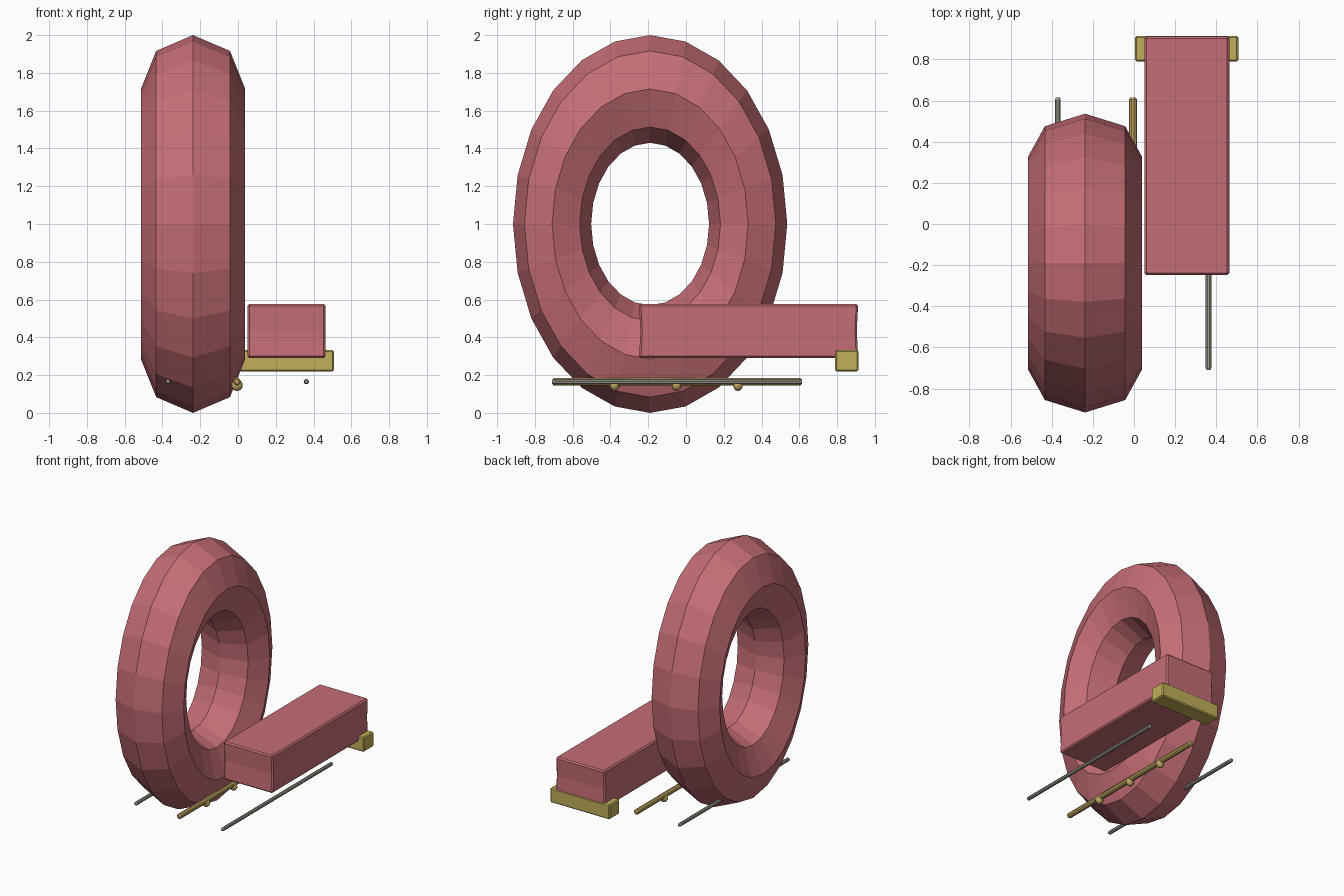
import bpy, bmesh, math
from mathutils import Matrix, Vector

if "Cube" in bpy.data.objects:
    bpy.data.objects.remove(bpy.data.objects["Cube"])


def material(name, rgb):
    m = bpy.data.materials.new(name)
    m.diffuse_color = (*rgb, 1)
    m.use_nodes = True
    m.node_tree.nodes["Principled BSDF"].inputs["Base Color"].default_value = m.diffuse_color
    return m


PINK = material("dusty_pink", (0.56, 0.155, 0.18))
YELLOW = material("mustard", (0.54, 0.43, 0.10))
BRASS = material("brass", (0.53, 0.38, 0.12))
STEEL = material("warm_grey", (0.36, 0.34, 0.28))


def finish(name, bm, mat, smooth=False):
    bmesh.ops.recalc_face_normals(bm, faces=bm.faces[:])
    me = bpy.data.meshes.new(name)
    bm.to_mesh(me)
    bm.free()
    me.materials.append(mat)
    for p in me.polygons:
        p.use_smooth = smooth
    ob = bpy.data.objects.new(name, me)
    bpy.context.collection.objects.link(ob)
    return ob


def block(name, lo, hi, bevel, mat, pinch=0.0):
    """Bevelled box; pinch draws the middle of the two y ends inward."""
    lo, hi = Vector(lo), Vector(hi)
    mid, size = (lo + hi) / 2, hi - lo
    bm = bmesh.new()
    bmesh.ops.create_cube(bm, size=1, matrix=Matrix.Translation(mid) @ Matrix.Diagonal((*size, 1)))
    bmesh.ops.bevel(bm, geom=bm.edges[:], offset=bevel, segments=1, affect='EDGES')
    if pinch:
        geom = bm.verts[:] + bm.edges[:] + bm.faces[:]
        bmesh.ops.bisect_plane(bm, geom=geom, plane_co=mid, plane_no=(0, 0, 1))
        for v in bm.verts:
            if abs(v.co.z - mid.z) < 1e-4:
                v.co.y -= math.copysign(pinch, v.co.y - mid.y)
    return finish(name, bm, mat)


def rod(name, x, z, r, mat):
    """Round bar along y with chamfered ends."""
    bm = bmesh.new()
    profile = [(-0.71, r * 0.6), (-0.70, r), (0.605, r), (0.615, r * 0.6)]
    n = 10
    rings = [[bm.verts.new((x + pr * math.cos(2 * math.pi * i / n), y,
                            z + pr * math.sin(2 * math.pi * i / n))) for i in range(n)]
             for y, pr in profile]
    for a, b in zip(rings, rings[1:]):
        for i in range(n):
            j = (i + 1) % n
            bm.faces.new((a[i], a[j], b[j], b[i]))
    bm.faces.new(rings[0])
    bm.faces.new(rings[-1])
    return finish(name, bm, mat)


# Upright oval ring: 24 segments, octagonal section
bm = bmesh.new()
SEG, SIDES = 24, 8
rings = []
for i in range(SEG):
    a = 2 * math.pi * i / SEG
    ring = []
    for k in range(SIDES):
        t = 2 * math.pi * k / SIDES
        r = 0.715 + 0.285 * math.cos(t)
        ring.append(bm.verts.new((-0.238 + 0.276 * math.sin(t),
                                  -0.19 + 0.726 * r * math.sin(a),
                                  1.0 + r * math.cos(a))))
    rings.append(ring)
for i in range(SEG):
    a, b = rings[i], rings[(i + 1) % SEG]
    for k in range(SIDES):
        j = (k + 1) % SIDES
        bm.faces.new((a[k], a[j], b[j], b[k]))
finish("oval_ring", bm, PINK)

# Long body and the cross bar under its rear end
block("long_body", (0.05, -0.248, 0.29), (0.463, 0.911, 0.577), 0.010, PINK, 0.007)
block("rear_cross_bar", (0.005, 0.79, 0.22), (0.507, 0.914, 0.332), 0.008, YELLOW)

# Floor rails
rod("left_rail", -0.37, 0.165, 0.014, STEEL)
rod("right_rail", 0.362, 0.165, 0.014, STEEL)
rod("centre_rail", -0.005, 0.165, 0.020, BRASS)

# Beads under the centre rail
for n, y in enumerate((-0.378, -0.05, 0.275)):
    bm = bmesh.new()
    bmesh.ops.create_uvsphere(bm, u_segments=12, v_segments=8, radius=0.03,
                              matrix=Matrix.Translation((-0.005, y, 0.146))
                              @ Matrix.Diagonal((1, 0.85, 1, 1)))
    finish(f"rail_bead_{n + 1}", bm, BRASS, smooth=True)
